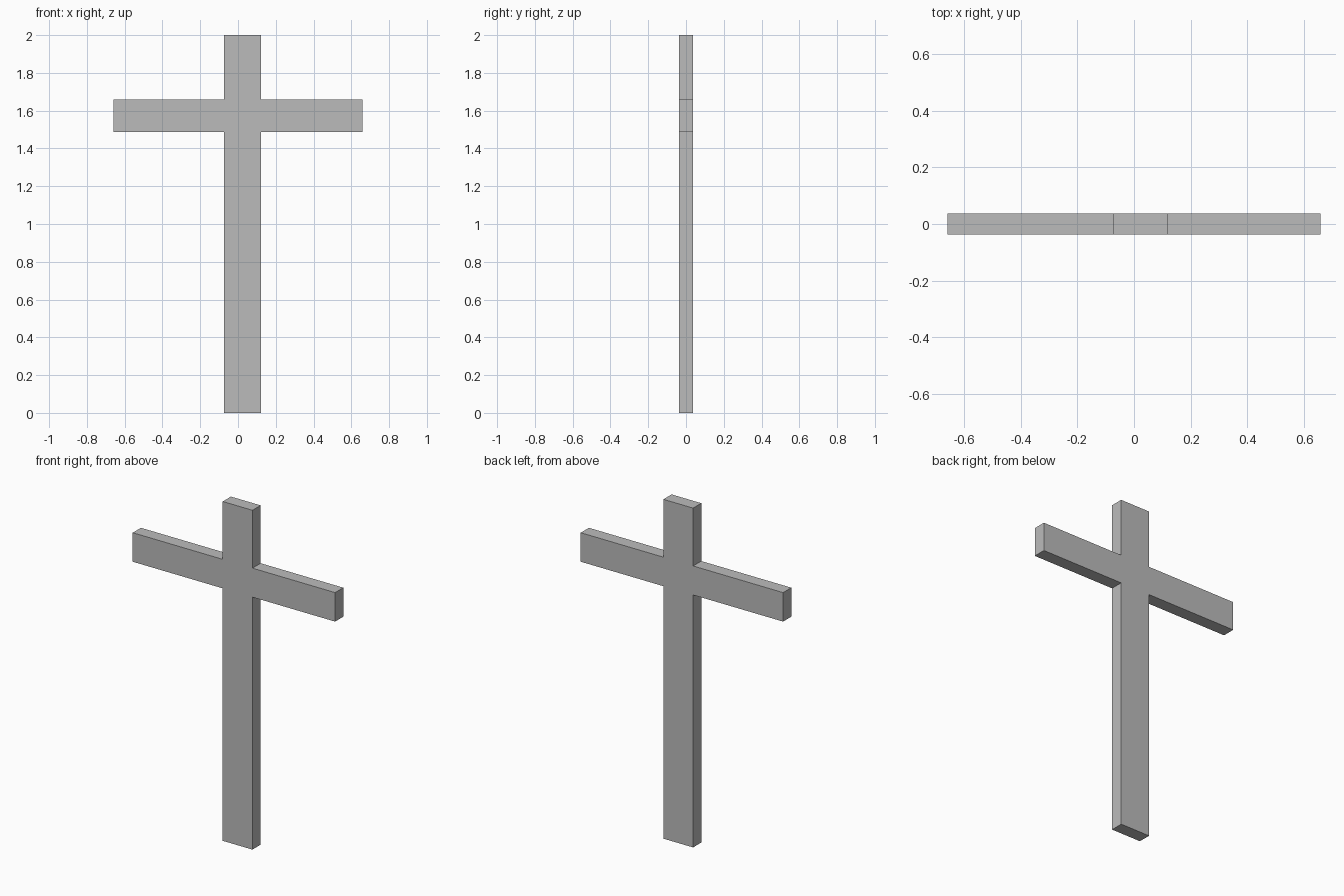
import bpy
import bmesh

# Remove the default cube only
cube = bpy.data.objects.get("Cube")
if cube:
    bpy.data.objects.remove(cube, do_unlink=True)

# Plain grey material
GREY = (0.5, 0.5, 0.5, 1.0)
grey = bpy.data.materials.new("plain_grey")
grey.use_nodes = True
grey.diffuse_color = GREY
grey.node_tree.nodes["Principled BSDF"].inputs["Base Color"].default_value = GREY

# Main dimensions
DEPTH = 0.076
ARM_LEFT, ARM_RIGHT = 0.66, -0.66
POST_LEFT, POST_RIGHT = 0.121, -0.073
ARM_BOTTOM, ARM_TOP, TOP = 1.488, 1.659, 2.0

# Cross outline, seen from the front
outline = [
    (POST_RIGHT, 0), (POST_LEFT, 0),
    (POST_LEFT, ARM_BOTTOM), (ARM_LEFT, ARM_BOTTOM),
    (ARM_LEFT, ARM_TOP), (POST_LEFT, ARM_TOP),
    (POST_LEFT, TOP), (POST_RIGHT, TOP),
    (POST_RIGHT, ARM_TOP), (ARM_RIGHT, ARM_TOP),
    (ARM_RIGHT, ARM_BOTTOM), (POST_RIGHT, ARM_BOTTOM),
]

# Extrude the outline from front to back as one solid piece
bm = bmesh.new()
front = bm.faces.new([bm.verts.new((x, -DEPTH / 2, z)) for x, z in outline])
back = bmesh.ops.extrude_face_region(bm, geom=[front], use_keep_orig=True)["geom"]
bmesh.ops.translate(bm, vec=(0, DEPTH, 0),
                    verts=[g for g in back if isinstance(g, bmesh.types.BMVert)])
bmesh.ops.recalc_face_normals(bm, faces=bm.faces)

mesh = bpy.data.meshes.new("cross")
bm.to_mesh(mesh)
bm.free()
mesh.materials.append(grey)
cross = bpy.data.objects.new("cross", mesh)
bpy.context.collection.objects.link(cross)
